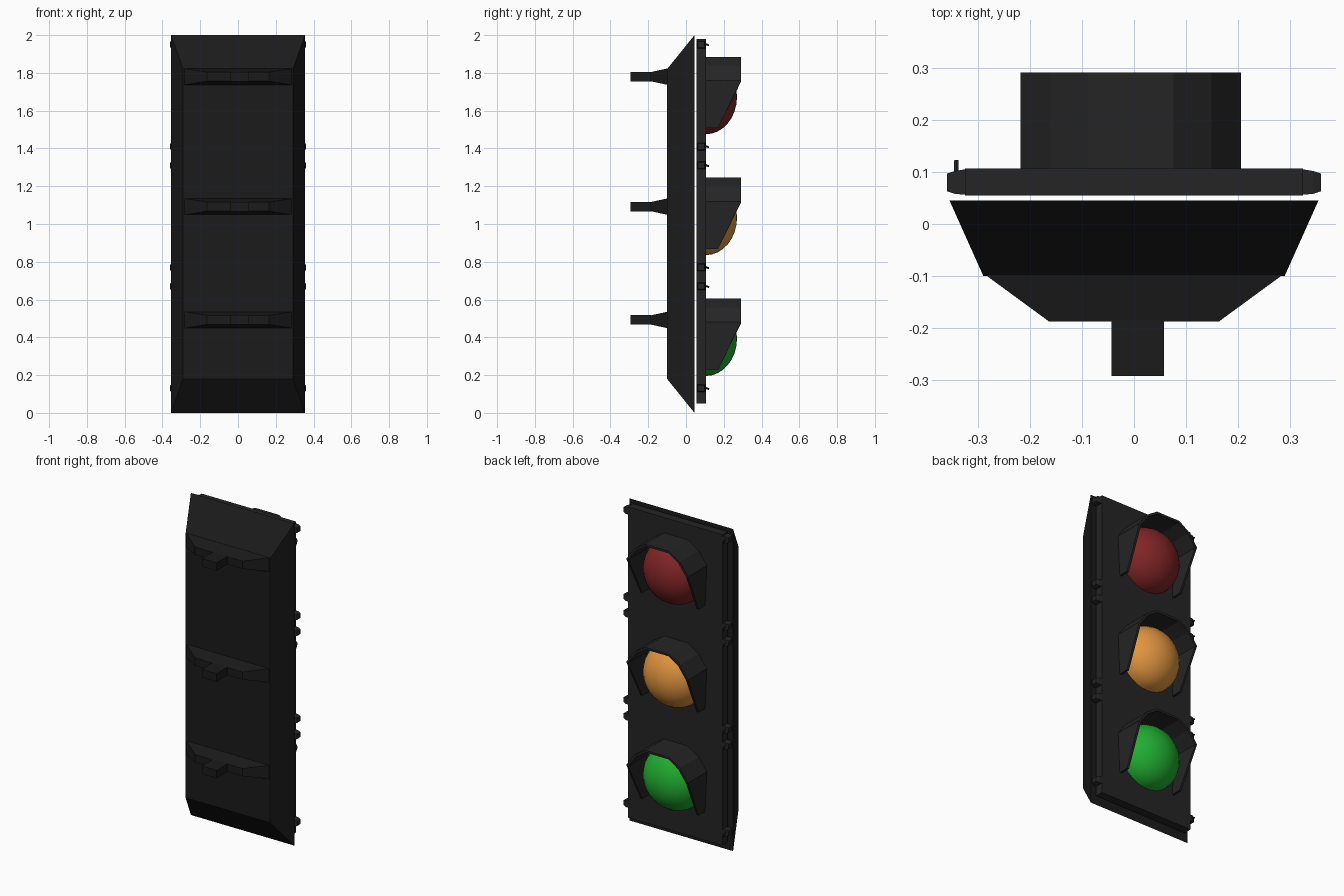
import bpy, bmesh, math
from mathutils import Matrix

if "Cube" in bpy.data.objects:
    bpy.data.objects.remove(bpy.data.objects["Cube"])


def material(name, rgb):
    m = bpy.data.materials.new(name)
    m.diffuse_color = (*rgb, 1)
    m.use_nodes = True
    m.node_tree.nodes["Principled BSDF"].inputs["Base Color"].default_value = m.diffuse_color
    return m


BLACK = material("dark_housing", (0.011, 0.011, 0.011))
DARK = material("dark_door", (0.018, 0.018, 0.018))


def finish(name, bm, mat):
    bmesh.ops.recalc_face_normals(bm, faces=bm.faces[:])
    me = bpy.data.meshes.new(name)
    bm.to_mesh(me)
    bm.free()
    me.materials.append(mat)
    ob = bpy.data.objects.new(name, me)
    bpy.context.collection.objects.link(ob)
    return ob


def loft(name, rings, mat):
    """Skin a list of equal-length closed rings and cap both ends."""
    bm = bmesh.new()
    vs = [[bm.verts.new(p) for p in r] for r in rings]
    n = len(rings[0])
    for a, b in zip(vs, vs[1:]):
        for i in range(n):
            j = (i + 1) % n
            bm.faces.new((a[i], a[j], b[j], b[i]))
    bm.faces.new(vs[0])
    bm.faces.new(vs[-1][::-1])
    return finish(name, bm, mat)


def rect_y(y, x0, x1, z0, z1):
    return [(x0, y, z0), (x1, y, z0), (x1, y, z1), (x0, y, z1)]


def rect_x(x, y0, y1, z0, z1):
    return [(x, y0, z0), (x, y1, z0), (x, y1, z1), (x, y0, z1)]


# Tapered housing and the flat door with a narrow gap between them
loft("housing", [rect_y(0.045, -0.355, 0.355, 0, 2),
                 rect_y(-0.1, -0.29, 0.29, 0.18, 1.82)], BLACK)
loft("door", [rect_y(0.055, -0.325, 0.325, 0.05, 1.98),
              rect_y(0.107, -0.325, 0.325, 0.05, 1.98)], DARK)

# Mounting brackets: tapered base plus post
for z in (1.78, 1.092, 0.492):
    loft("bracket_base", [rect_y(-0.095, -0.29, 0.29, z - 0.044, z + 0.044),
                          rect_y(-0.188, -0.163, 0.163, z - 0.024, z + 0.024)], BLACK)
    loft("bracket_post", [rect_y(-0.185, -0.043, 0.058, z - 0.025, z + 0.025),
                          rect_y(-0.293, -0.043, 0.058, z - 0.025, z + 0.025)], BLACK)

# Hinges and latches on the door sides, with pins on the latch side
for z in (1.95, 1.41, 1.31, 0.77, 0.67, 0.13):
    for s in (-1, 1):
        loft("hinge" if s > 0 else "latch",
             [rect_x(s * 0.32, 0.056, 0.106, z - 0.02, z + 0.02),
              rect_x(s * 0.345, 0.058, 0.102, z - 0.02, z + 0.02),
              rect_x(s * 0.36, 0.063, 0.097, z - 0.015, z + 0.015)], DARK)
    bm = bmesh.new()
    bmesh.ops.create_cone(bm, cap_ends=True, segments=6, radius1=0.005, radius2=0.005, depth=0.025,
                          matrix=Matrix.Translation((-0.342, 0.11, z)) @ Matrix.Rotation(math.radians(70), 4, 'X'))
    finish("latch_pin", bm, DARK)

# Visor half profile: x, z offset from lens centre, front edge y
HALF = [(0.2, -0.165, 0.17), (0.212, 0.087, 0.292), (0.155, 0.165, 0.292), (0.082, 0.212, 0.292)]
PROFILE = HALF + [(-x, z, y) for x, z, y in reversed(HALF)]


def visor(zc):
    bm = bmesh.new()
    rows = [(bm.verts.new((x - 0.006, 0.1, zc + z)), bm.verts.new((x - 0.006, y, zc + z)))
            for x, z, y in PROFILE]
    for a, b in zip(rows, rows[1:]):
        bm.faces.new((a[0], a[1], b[1], b[0]))
    ob = finish("visor", bm, DARK)
    # force outward normals so the wall thickens inward
    me = ob.data
    if me.polygons[len(HALF) - 1].normal.z < 0:
        me.flip_normals()
    mod = ob.modifiers.new("wall", 'SOLIDIFY')
    mod.thickness = 0.014
    mod.offset = -1


# Domed lens: front half of a flattened sphere
def lens(name, zc, rgb):
    bm = bmesh.new()
    bmesh.ops.create_uvsphere(bm, u_segments=32, v_segments=16, radius=1)
    bmesh.ops.delete(bm, geom=[v for v in bm.verts if v.co.z < -0.01], context='VERTS')
    bmesh.ops.transform(bm, verts=bm.verts[:], matrix=Matrix.Translation((-0.006, 0.104, zc))
                        @ Matrix.Rotation(-math.pi / 2, 4, 'X') @ Matrix.Diagonal((0.198, 0.198, 0.166, 1)))
    for f in bm.faces:
        f.smooth = True
    finish(name, bm, material(name, rgb))


for name, zc, rgb in (("red_lens", 1.673, (0.22, 0.018, 0.02)),
                      ("amber_lens", 1.033, (0.75, 0.3, 0.05)),
                      ("green_lens", 0.393, (0.015, 0.42, 0.03))):
    visor(zc)
    lens(name, zc, rgb)
